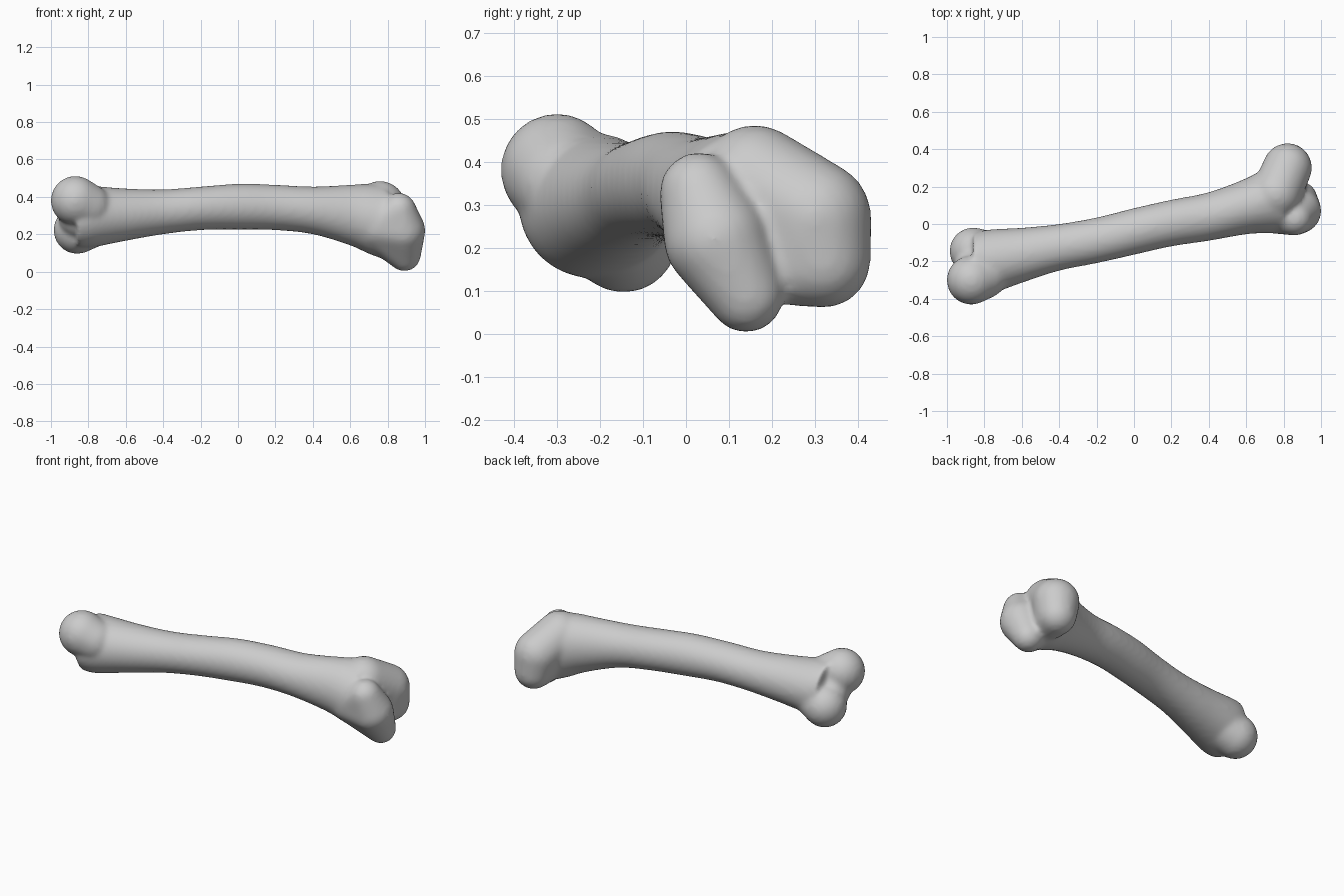
import bpy
import bmesh
from math import cos, sin, pi, radians
from mathutils import Vector, Matrix

if "Cube" in bpy.data.objects:
    bpy.data.objects.remove(bpy.data.objects["Cube"])

# One plain grey material
grey = bpy.data.materials.new("bone grey")
grey.use_nodes = True
tone = (0.6, 0.6, 0.6, 1)
grey.diffuse_color = tone
grey.node_tree.nodes["Principled BSDF"].inputs["Base Color"].default_value = tone


def catmull(a, b, c, d, t):
    """Smooth blend from b to c."""
    return (b * 2 + (c - a) * t + (a * 2 - b * 5 + c * 4 - d) * t ** 2
            + (b * 3 - a - c * 3 + d) * t ** 3) / 2


def add_shaft(bm, stations, sides=32, steps=4):
    """Loft ellipses: x, front y, back y, bottom z, top z."""
    pts = [Vector(s) for s in stations]
    last = len(pts) - 1
    rows = []
    for i in range(last):
        four = [pts[max(0, min(last, i + k))] for k in (-1, 0, 1, 2)]
        rows += [catmull(*four, s / steps) for s in range(steps)]
    rows.append(pts[-1])
    rings = []
    for x, y0, y1, z0, z1 in rows:
        ring = []
        for k in range(sides):
            a = 2 * pi * k / sides
            ring.append(bm.verts.new((x, (y0 + y1) / 2 + cos(a) * (y1 - y0) / 2,
                                      (z0 + z1) / 2 + sin(a) * (z1 - z0) / 2)))
        rings.append(ring)
    faces = [bm.faces.new(rings[0][::-1]), bm.faces.new(rings[-1])]
    for r, q in zip(rings, rings[1:]):
        for k in range(sides):
            n = (k + 1) % sides
            faces.append(bm.faces.new((r[k], r[n], q[n], q[k])))
    bmesh.ops.recalc_face_normals(bm, faces=faces)


def add_lobe(bm, balls):
    """Rounded knob: the hull around a chain of balls (x, y, z, radius)."""
    tmp = bmesh.new()
    for x, y, z, r in balls:
        bmesh.ops.create_uvsphere(tmp, u_segments=24, v_segments=16, radius=r,
                                  matrix=Matrix.Translation((x, y, z)))
    hull = bmesh.ops.convex_hull(tmp, input=tmp.verts[:])
    spare = {v for v in hull["geom_interior"] + hull["geom_unused"]
             if isinstance(v, bmesh.types.BMVert)}
    bmesh.ops.delete(tmp, geom=list(spare), context="VERTS")
    bmesh.ops.recalc_face_normals(tmp, faces=tmp.faces[:])
    mesh = bpy.data.meshes.new("lobe_part")
    tmp.to_mesh(mesh)
    tmp.free()
    bm.from_mesh(mesh)
    bpy.data.meshes.remove(mesh)


bm = bmesh.new()

# Long slanting shaft, flared at both ends
add_shaft(bm, [
    (-0.86, -0.39, -0.05, 0.13, 0.47),
    (-0.78, -0.38, -0.03, 0.13, 0.46),
    (-0.60, -0.315, -0.02, 0.165, 0.445),
    (-0.40, -0.25, 0.0, 0.20, 0.44),
    (-0.20, -0.21, 0.035, 0.222, 0.455),
    (0.0, -0.165, 0.085, 0.225, 0.47),
    (0.20, -0.12, 0.13, 0.222, 0.465),
    (0.40, -0.09, 0.17, 0.20, 0.455),
    (0.60, -0.055, 0.245, 0.14, 0.465),
    (0.70, -0.05, 0.30, 0.095, 0.47),
    (0.80, -0.05, 0.36, 0.06, 0.465),
])

# Right end: upper front knob, lower back knob and the saddle between
add_lobe(bm, [(-0.87, -0.3, 0.38, 0.132), (-0.8, -0.28, 0.35, 0.12)])
add_lobe(bm, [(-0.86, -0.145, 0.222, 0.127), (-0.78, -0.16, 0.25, 0.12)])
add_lobe(bm, [(-0.85, -0.23, 0.29, 0.11)])

# Left end: tall slanting front condyle and broad back condyle
add_lobe(bm, [(0.86, 0.03, 0.33, 0.092), (0.88, 0.07, 0.22, 0.122),
              (0.89, 0.14, 0.09, 0.088), (0.74, 0.07, 0.24, 0.12)])
add_lobe(bm, [(0.76, 0.16, 0.35, 0.135), (0.82, 0.3, 0.27, 0.132),
              (0.83, 0.32, 0.17, 0.11), (0.82, 0.25, 0.165, 0.1)])

mesh = bpy.data.meshes.new("bone")
bm.to_mesh(mesh)
bm.free()
mesh.materials.append(grey)
bone = bpy.data.objects.new("bone", mesh)
bpy.context.collection.objects.link(bone)

# Fuse the parts into one skin and soften the joins
fuse = bone.modifiers.new("fuse", "REMESH")
fuse.mode = "VOXEL"
fuse.voxel_size = 0.013
fuse.use_smooth_shade = True
soften = bone.modifiers.new("soften", "SMOOTH")
soften.factor = 0.5
soften.iterations = 10

bpy.context.view_layer.objects.active = bone
bone.select_set(True)
bpy.ops.object.shade_smooth_by_angle(angle=radians(60))
